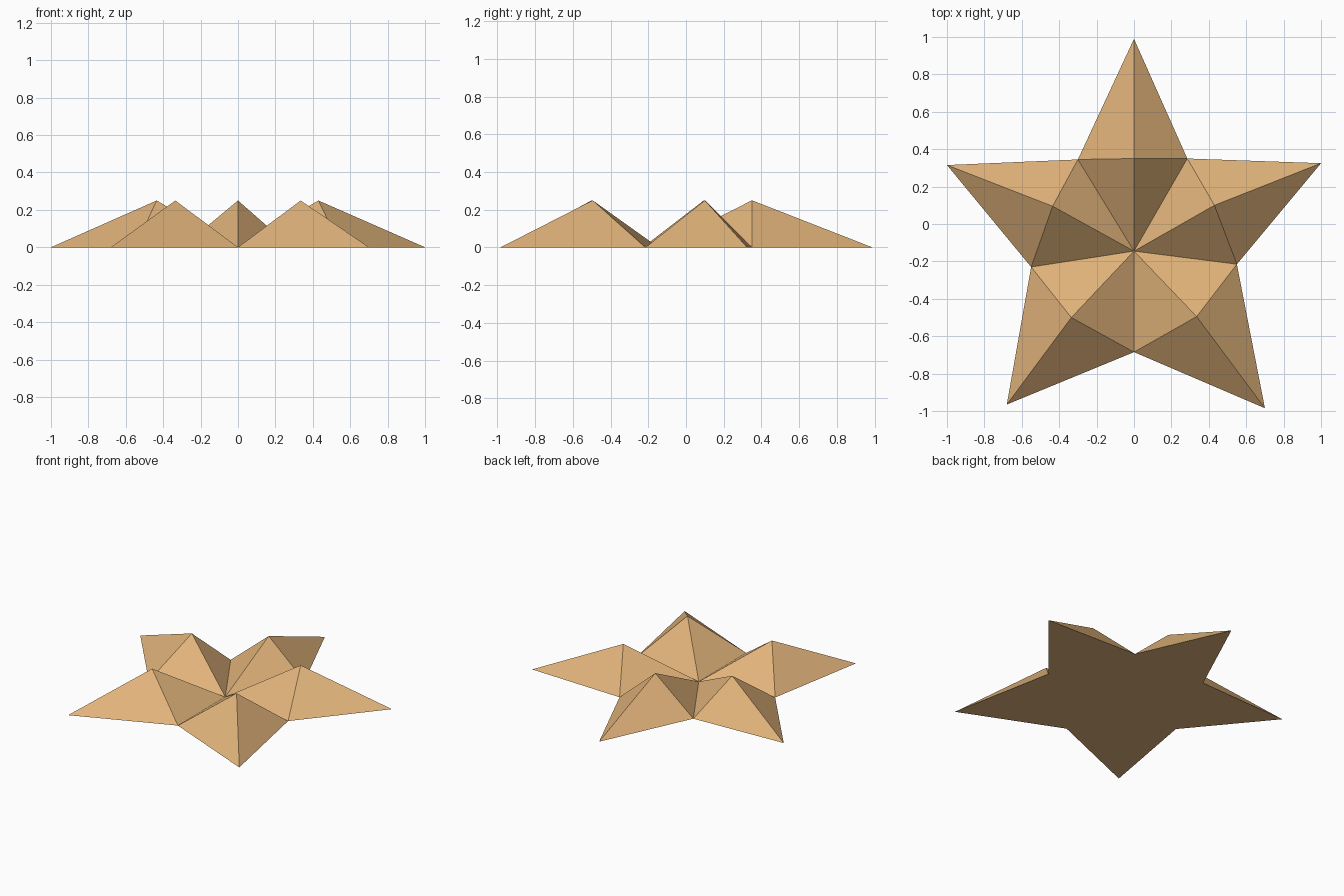
import bpy
import bmesh

cube = bpy.data.objects.get("Cube")
if cube:
    bpy.data.objects.remove(cube, do_unlink=True)

# Tan material shared by the whole star
tan = bpy.data.materials.new("warm_tan")
tan.use_nodes = True
colour = (0.75, 0.45, 0.195, 1)
tan.diffuse_color = colour
bsdf = tan.node_tree.nodes["Principled BSDF"]
bsdf.inputs["Base Color"].default_value = colour
bsdf.inputs["Roughness"].default_value = 0.8

HEIGHT = 0.25
CENTRE = (0, -0.145)

# Arm name, tip and raised peak, counter-clockwise from the back
arms = [
    ("back_arm", (0, 0.99), (0, 0.35)),
    ("right_arm", (-1, 0.315), (-0.435, 0.095)),
    ("front_right_arm", (-0.68, -0.965), (-0.335, -0.5)),
    ("front_left_arm", (0.70, -0.985), (0.335, -0.495)),
    ("left_arm", (1, 0.325), (0.43, 0.10)),
]
# Notch that precedes each arm in the same order
notches = [(0.285, 0.35), (-0.30, 0.345), (-0.55, -0.23), (0, -0.685), (0.55, -0.215)]


def pyramid(name, outline, peak):
    """Flat base outline joined to a single raised point."""
    bm = bmesh.new()
    base = [bm.verts.new((x, y, 0)) for x, y in outline]
    top = bm.verts.new((*peak, HEIGHT))
    bm.faces.new(base[::-1])
    for a, b in zip(base, base[1:] + base[:1]):
        bm.faces.new((a, b, top))
    bmesh.ops.recalc_face_normals(bm, faces=bm.faces)
    mesh = bpy.data.meshes.new(name)
    bm.to_mesh(mesh)
    bm.free()
    mesh.materials.append(tan)
    bpy.context.collection.objects.link(bpy.data.objects.new(name, mesh))


# Five faceted arms meeting at the sunken centre
for i, (name, tip, peak) in enumerate(arms):
    before, after = notches[i], notches[(i + 1) % len(notches)]
    pyramid(name, [CENTRE, before, tip, after], peak)
